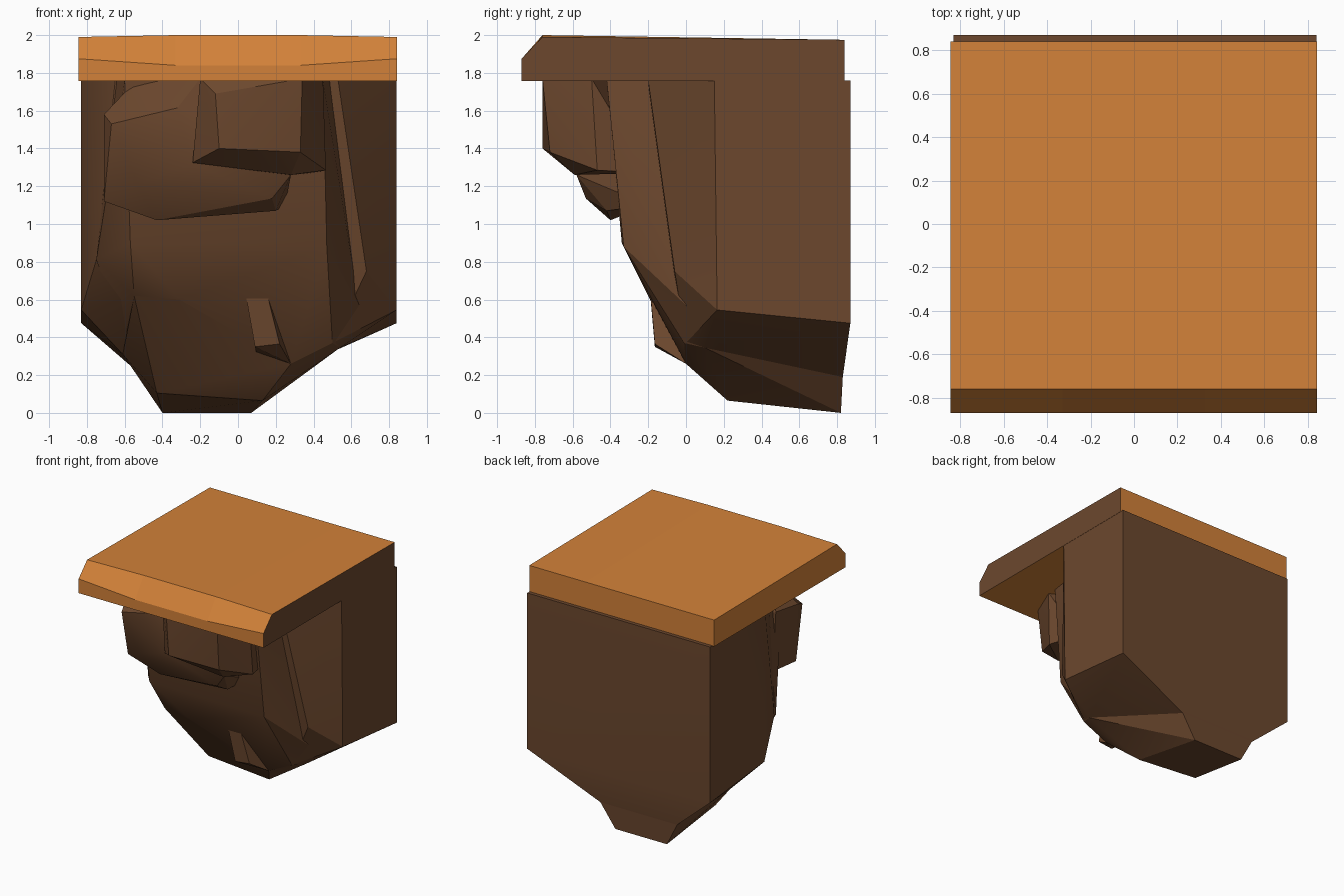
import bpy, bmesh, math

if "Cube" in bpy.data.objects:
    bpy.data.objects.remove(bpy.data.objects["Cube"])


def material(name, rgb):
    m = bpy.data.materials.new(name)
    m.diffuse_color = (*rgb, 1)
    m.use_nodes = True
    m.node_tree.nodes["Principled BSDF"].inputs["Base Color"].default_value = m.diffuse_color
    return m


earth = material("dark earth", (0.15, 0.064, 0.027))
clay = material("orange clay", (0.65, 0.222, 0.041))


def finish(bm, name, mats):
    bmesh.ops.recalc_face_normals(bm, faces=bm.faces)
    mesh = bpy.data.meshes.new(name)
    bm.to_mesh(mesh)
    bm.free()
    for m in mats:
        mesh.materials.append(m)
    ob = bpy.data.objects.new(name, mesh)
    bpy.context.collection.objects.link(ob)
    return ob


def chunk(name, points):
    """Faceted rock chunk: the convex skin around a few corner points."""
    bm = bmesh.new()
    for p in points:
        bm.verts.new(p)
    res = bmesh.ops.convex_hull(bm, input=bm.verts)
    loose = {g for g in res["geom_interior"] + res["geom_unused"]
             if isinstance(g, bmesh.types.BMVert)}
    bmesh.ops.delete(bm, geom=list(loose), context='VERTS')
    bmesh.ops.dissolve_limit(bm, angle_limit=math.radians(2),
                             verts=bm.verts, edges=bm.edges)
    ob = finish(bm, name, [earth])
    ob.data.shade_smooth()                       # soften only shallow edges
    ob.data.set_sharp_from_angle(angle=math.radians(25))
    return ob


# Ground slab: one side profile lofted across x, front bevel dips mid-way
bm = bmesh.new()
rings = []
for x, bevel, top in ((-.845, 1.875, 1.99), (-.33, 1.84, 2), (.33, 1.84, 2), (.842, 1.875, 1.99)):
    profile = [(-.87, 1.757), (-.87, bevel), (-.76, top), (.84, 1.975), (.84, 1.757)]
    rings.append([bm.verts.new((x, y, z)) for y, z in profile])
for a, b in zip(rings, rings[1:]):
    for i in range(5):
        j = (i + 1) % 5
        bm.faces.new((a[i], a[j], b[j], b[i]))
bm.faces.new(rings[0])
bm.faces.new(rings[-1]).material_index = 1      # cut side shows bare earth
finish(bm, "ground_slab", [clay, earth])

# Main cliff block: flat back and sides with chamfered front corners
sides = [(x, y, z) for x in (-.83, .84)
         for y, z in ((.87, 1.76), (.15, 1.76), (.87, .475), (.165, .545))]
chunk("cliff_block", sides + [
    (.53, -.2, 1.76), (-.65, -.15, 1.76), (.68, -.06, .75), (-.75, -.08, .81),
    (.64, 0, .57), (.5, 0, .37), (.54, .1, .345), (-.55, -.1, .62),
    (-.61, .3, .31), (.2, .83, .19), (-.5, .83, .19)])

# Sloping bulge in the middle of the front
chunk("front_bulge", [
    (.45, -.42, 1.76), (-.6, -.4, 1.76), (.5, -.1, 1.76), (-.65, -.1, 1.76),
    (.47, -.33, .88), (-.57, -.34, .9), (-.75, -.1, .81), (.64, 0, .57),
    (.5, -.01, .37), (.28, 0, .26), (-.55, -.17, .62), (-.31, -.19, .6),
    (.04, -.19, .63), (.15, -.19, .645), (-.6, .2, .4), (.54, .1, .345)])

# Foot lump hanging underneath
chunk("foot_lump", [
    (-.4, .82, 0), (.07, .82, 0), (-.43, .23, .105), (.13, .22, .065),
    (.2, .83, .19), (-.5, .83, .19), (-.31, -.19, .6), (.04, -.19, .63),
    (.28, 0, .26), (.54, .1, .345), (.5, -.01, .37), (-.61, .3, .31),
    (-.55, -.17, .62)])

# Small knob low on the front
chunk("front_knob", [
    (.04, -.19, .63), (.15, -.19, .645), (.09, -.165, .35), (.22, -.165, .365),
    (.28, 0, .26), (.1, .1, .3), (.1, .1, .6)])

# Left boulder
chunk("left_boulder", [
    (-.67, -.56, 1.53), (-.32, -.58, 1.615), (-.53, -.52, 1.21), (.18, -.53, 1.135),
    (-.24, -.6, 1.32), (.28, -.58, 1.26), (-.71, -.42, 1.12), (-.43, -.4, 1.02),
    (.2, -.42, 1.07), (-.71, -.45, 1.58), (-.53, -.36, 1.77), (-.2, -.45, 1.77),
    (-.65, -.2, 1.1), (.25, -.2, 1.1), (-.68, -.2, 1.6)])

# Upper boulder, tucked under the slab
chunk("upper_boulder", [
    (-.12, -.76, 1.69), (-.1, -.76, 1.4), (.33, -.72, 1.38), (.34, -.76, 1.77),
    (-.2, -.7, 1.77), (.45, -.5, 1.77), (.465, -.47, 1.285), (.28, -.59, 1.26),
    (-.24, -.61, 1.325), (-.24, -.2, 1.3), (.4, -.2, 1.27), (-.2, -.2, 1.77)])
